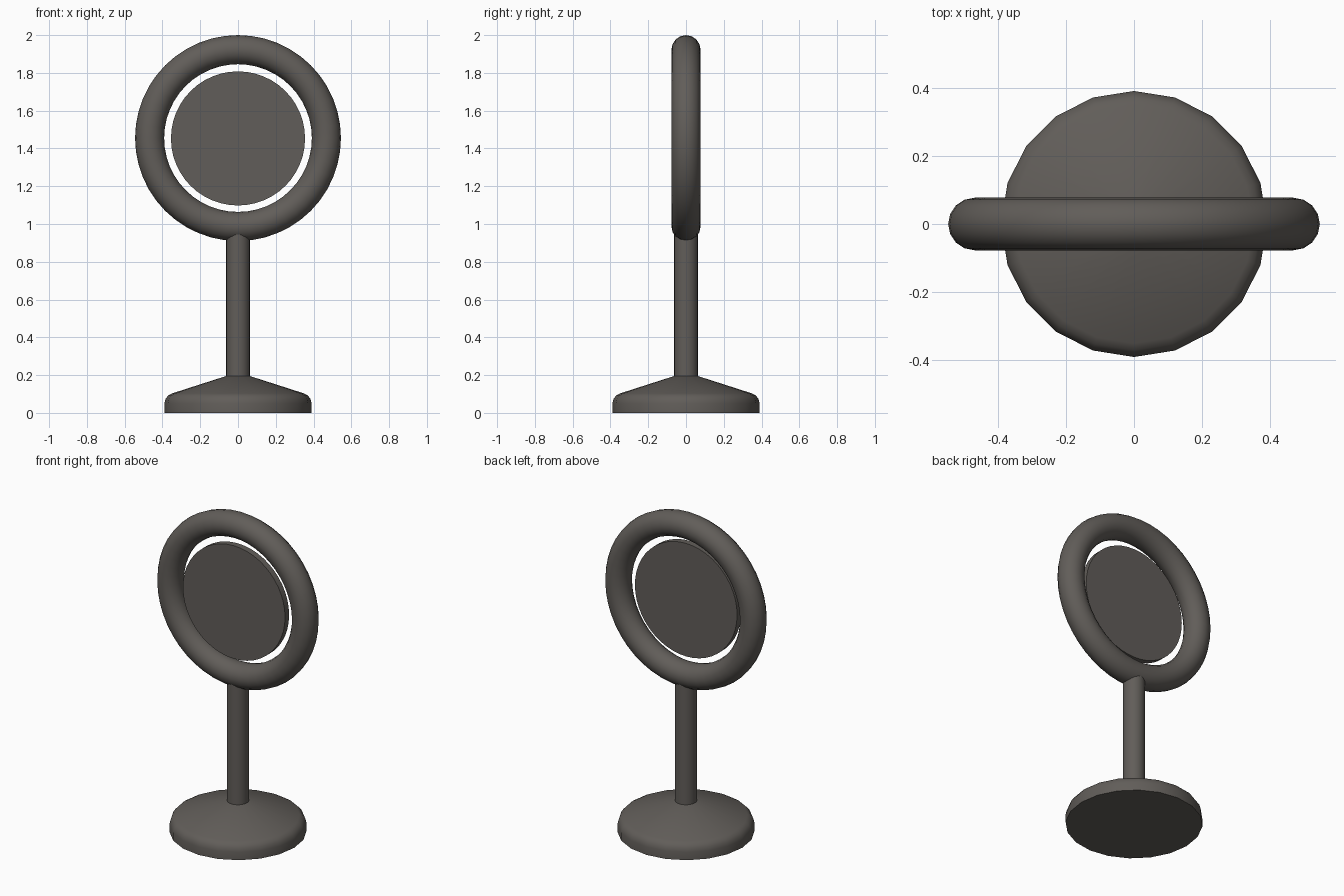
import bpy, bmesh, math

if "Cube" in bpy.data.objects:
    bpy.data.objects.remove(bpy.data.objects["Cube"])

mat = bpy.data.materials.new("dark_warm_grey")
mat.diffuse_color = (0.12, 0.11, 0.10, 1)
mat.use_nodes = True
mat.node_tree.nodes["Principled BSDF"].inputs["Base Color"].default_value = mat.diffuse_color


def finish(obj, name, angle=40):
    obj.name = name
    obj.data.materials.append(mat)
    bpy.ops.object.select_all(action='DESELECT')
    obj.select_set(True)
    bpy.context.view_layer.objects.active = obj
    bpy.ops.object.shade_smooth_by_angle(angle=math.radians(angle))


def lathe(name, profile, sides):
    """Revolve (radius, z) points around z and cap both ends."""
    bm = bmesh.new()
    rings = [[bm.verts.new((r * math.cos(math.tau * i / sides),
                            r * math.sin(math.tau * i / sides), z))
              for i in range(sides)] for r, z in profile]
    for a, b in zip(rings, rings[1:]):
        for i in range(sides):
            j = (i + 1) % sides
            bm.faces.new((a[i], a[j], b[j], b[i]))
    bm.faces.new(rings[0][::-1])
    bm.faces.new(rings[-1])
    me = bpy.data.meshes.new(name)
    bm.to_mesh(me)
    bm.free()
    obj = bpy.data.objects.new(name, me)
    bpy.context.collection.objects.link(obj)
    finish(obj, name)


# Round foot with softened rim and conical top
lathe("base", [(0.39, 0), (0.39, 0.05), (0.384, 0.073), (0.37, 0.092),
               (0.35, 0.103), (0.063, 0.195)], 20)

# Upright pole, running up into the ring
lathe("pole", [(0.063, 0.19), (0.063, 0.975)], 20)

# Ring frame facing the front
bpy.ops.mesh.primitive_torus_add(major_radius=0.468, minor_radius=0.077,
                                 major_segments=48, minor_segments=16,
                                 location=(0, 0, 1.455),
                                 rotation=(math.pi / 2, 0, 0))
finish(bpy.context.object, "ring_frame", 60)

# Thin disc floating inside the ring, slightly towards the front
bpy.ops.mesh.primitive_cylinder_add(vertices=48, radius=0.355, depth=0.04,
                                    location=(0, -0.02, 1.453),
                                    rotation=(math.pi / 2, 0, 0))
finish(bpy.context.object, "disc")
